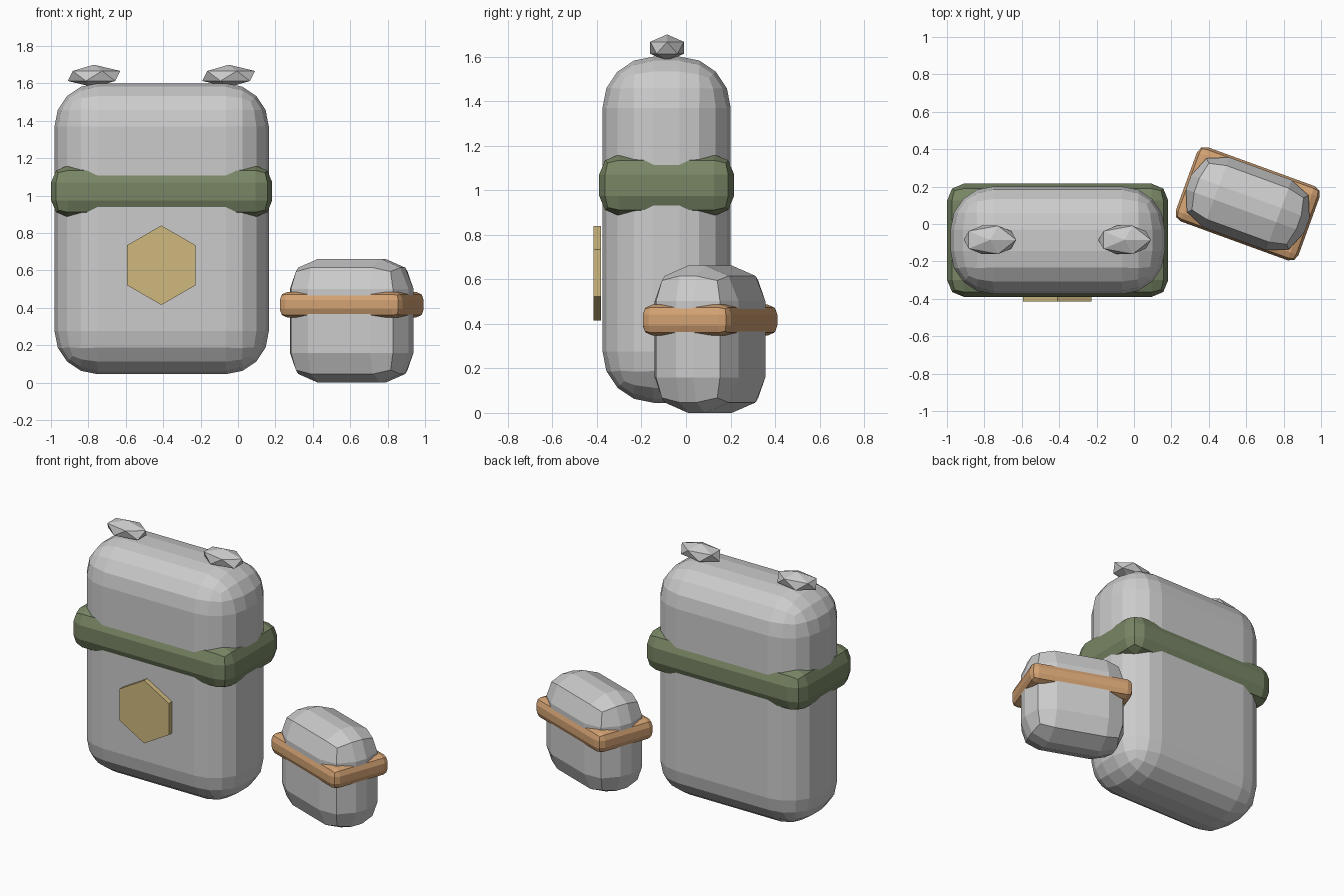
import bpy, math
from mathutils import Vector

if "Cube" in bpy.data.objects:
    bpy.data.objects.remove(bpy.data.objects["Cube"])


def paint(obj, name, color):
    mat = bpy.data.materials.new(name)
    mat.diffuse_color = (*color, 1)
    mat.use_nodes = True
    mat.node_tree.nodes["Principled BSDF"].inputs["Base Color"].default_value = mat.diffuse_color
    obj.data.materials.append(mat)


def rounded_box(name, center, size, radius, segments, turn=0):
    bpy.ops.mesh.primitive_cube_add(size=1)
    obj = bpy.context.object
    obj.name = name
    for v in obj.data.vertices:
        v.co = Vector(a * b for a, b in zip(v.co, size))
    obj.location = center
    obj.rotation_euler.z = math.radians(turn)
    bevel = obj.modifiers.new("rounding", 'BEVEL')
    bevel.width = radius
    bevel.segments = segments
    bevel.limit_method = 'NONE'
    return obj


# Large upright pack with its strap
rounded_box("large_body", (-0.408, -0.087, 0.823), (1.146, 0.576, 1.555), 0.23, 4)
large_strap = rounded_box("large_strap", (-0.408, -0.087, 1.023), (1.182, 0.606, 0.276), 0.09, 2)
paint(large_strap, "green", (0.19, 0.24, 0.13))

# Small pack, turned beside the large one, with its strap
rounded_box("small_body", (0.608, 0.108, 0.331), (0.674, 0.40, 0.662), 0.16, 2, -20)
small_strap = rounded_box("small_strap", (0.608, 0.108, 0.417), (0.698, 0.422, 0.138), 0.045, 2, -20)
paint(small_strap, "orange", (0.65, 0.36, 0.17))

# Hexagonal badge on the front
bpy.ops.mesh.primitive_cylinder_add(vertices=6, radius=0.2125, depth=0.034,
                                    location=(-0.41, -0.398, 0.628),
                                    rotation=(math.pi / 2, 0, 0))
badge = bpy.context.object
badge.name = "front_badge"
paint(badge, "gold", (0.62, 0.48, 0.21))

# Faceted knobs on the top
for side, x in (("left", -0.77), ("right", -0.05)):
    bpy.ops.mesh.primitive_ico_sphere_add(subdivisions=1, radius=1, location=(x, -0.085, 1.64))
    knob = bpy.context.object
    knob.name = side + "_top_knob"
    knob.scale = (0.157, 0.089, 0.06)
